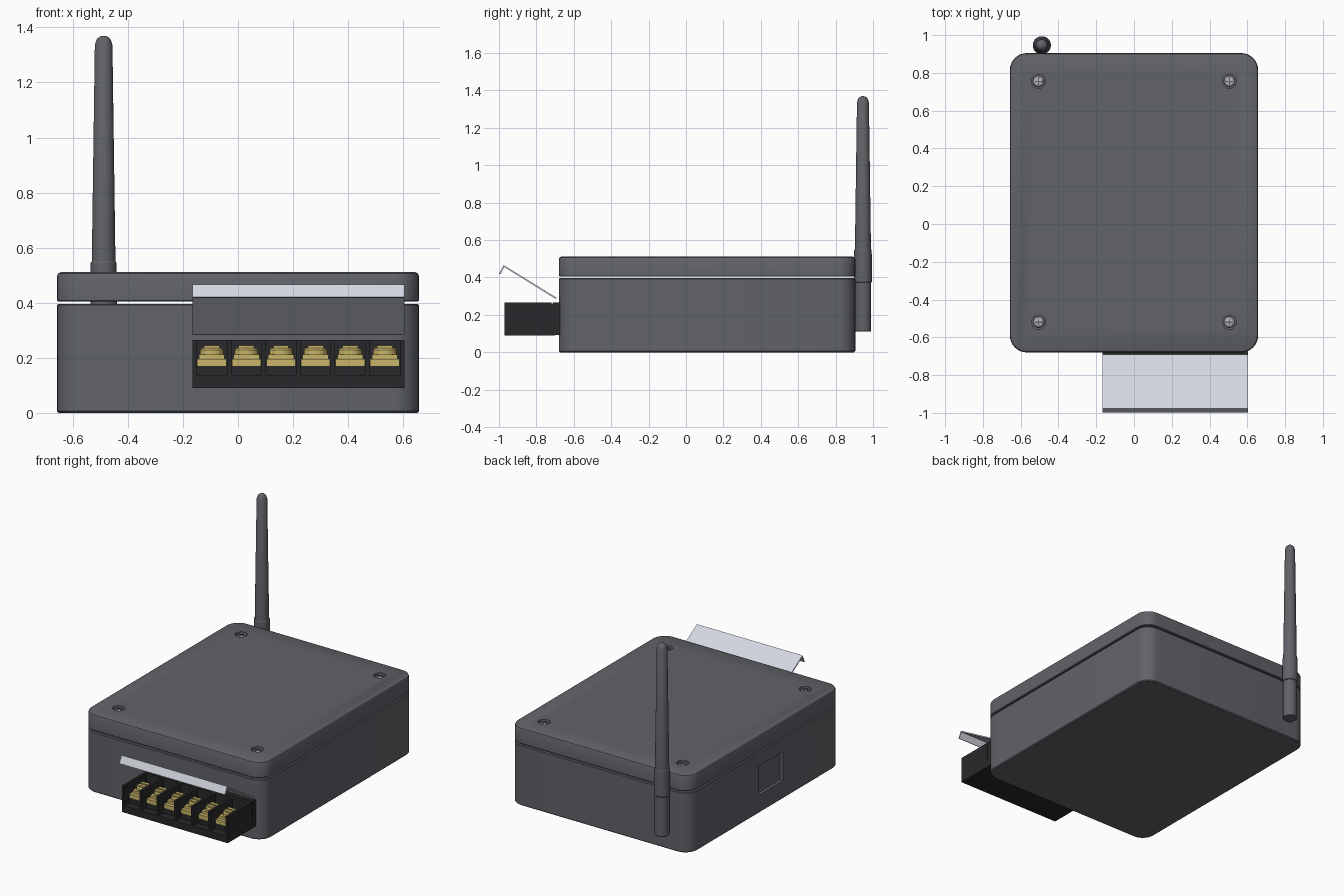
import bpy, bmesh, math
from mathutils import Matrix, Vector

if "Cube" in bpy.data.objects:
    bpy.data.objects.remove(bpy.data.objects["Cube"])


def material(name, rgb):
    m = bpy.data.materials.new(name)
    m.diffuse_color = (*rgb, 1)
    m.use_nodes = True
    m.node_tree.nodes["Principled BSDF"].inputs["Base Color"].default_value = m.diffuse_color
    return m


CASE = material("case grey", (0.12, 0.125, 0.14))
BLACK = material("terminal black", (0.022, 0.022, 0.024))
BRASS = material("brass", (0.58, 0.46, 0.14))
STEEL = material("screw steel", (0.45, 0.46, 0.48))
CLEAR = material("cover pale grey", (0.66, 0.68, 0.75))


def finish(name, bm, mat):
    bmesh.ops.recalc_face_normals(bm, faces=bm.faces)
    me = bpy.data.meshes.new(name)
    bm.to_mesh(me)
    bm.free()
    me.materials.append(mat)
    ob = bpy.data.objects.new(name, me)
    bpy.context.collection.objects.link(ob)
    return ob


def loft(bm, rings):
    """Skin equal-length rings and cap both ends."""
    loops = [[bm.verts.new(p) for p in r] for r in rings]
    n = len(loops[0])
    for a, b in zip(loops, loops[1:]):
        for i in range(n):
            j = (i + 1) % n
            bm.faces.new((a[i], a[j], b[j], b[i]))
    bm.faces.new(loops[0])
    bm.faces.new(loops[-1])


def rounded_ring(hx, y0, y1, r, inset, z, seg=8):
    pts = []
    corners = [(hx - r, y1 - r), (r - hx, y1 - r), (r - hx, y0 + r), (hx - r, y0 + r)]
    for k, (cx, cy) in enumerate(corners):
        for i in range(seg + 1):
            a = math.pi / 2 * (k + i / seg)
            pts.append((cx + (r - inset) * math.cos(a), cy + (r - inset) * math.sin(a), z))
    return pts


def shell(name, levels):
    bm = bmesh.new()
    loft(bm, [rounded_ring(0.657, -0.68, 0.905, 0.09, i, z) for z, i in levels])
    return finish(name, bm, CASE)


def lathe(bm, x, y, profile, n=32):
    loft(bm, [[(x + r * math.cos(math.tau * i / n), y + r * math.sin(math.tau * i / n), z)
               for i in range(n)] for r, z in profile])


def box(bm, x0, x1, y0, y1, z0, z1, turn=0.0):
    c = Vector(((x0 + x1) / 2, (y0 + y1) / 2, (z0 + z1) / 2))
    m = Matrix.Translation(c) @ Matrix.Rotation(turn, 4, 'Z') @ Matrix.Diagonal((x1 - x0, y1 - y0, z1 - z0, 1))
    bmesh.ops.create_cube(bm, size=1, matrix=m)


def cut(ob, cutter):
    cutter.hide_render = True
    mod = ob.modifiers.new("cut", 'BOOLEAN')
    mod.operation = 'DIFFERENCE'
    mod.solver = 'EXACT'
    mod.object = cutter
    bpy.context.view_layer.objects.active = ob
    bpy.ops.object.modifier_apply(modifier=mod.name)
    bpy.data.objects.remove(cutter)


# Enclosure: base tub and lid, separated by a thin gap
base = shell("enclosure_base", [(0, 0.006), (0.006, 0), (0.392, 0), (0.396, 0.004)])
lid = shell("enclosure_lid", [(0.405, 0.004), (0.409, 0), (0.498, 0), (0.507, 0.004), (0.511, 0.012)])

# Square port recess in the left wall
bm = bmesh.new()
box(bm, -0.8, -0.637, -0.07, 0.18, 0.12, 0.31)
cut(base, finish("port_cutter", bm, CASE))

# Lid screws in countersunk holes
spots = [(x, y) for x in (-0.505, 0.505) for y in (-0.52, 0.755)]
bm = bmesh.new()
for x, y in spots:
    lathe(bm, x, y, [(0.037, 0.48), (0.037, 0.55)])
cut(lid, finish("hole_cutter", bm, CASE))
bm = bmesh.new()
for x, y in spots:
    lathe(bm, x, y, [(0.029, 0.475), (0.029, 0.492), (0.022, 0.501), (0.01, 0.505)], 24)
screws = finish("lid_screws", bm, STEEL)
bm = bmesh.new()
for x, y in spots:
    box(bm, x - 0.018, x + 0.018, y - 0.003, y + 0.003, 0.503, 0.507)
    box(bm, x - 0.003, x + 0.003, y - 0.018, y + 0.018, 0.503, 0.507)
finish("screw_cross_marks", bm, CASE)

# Antenna: lower knuckle, collar, and tapered whip with a domed tip
AX, AY = -0.488, 0.946
bm = bmesh.new()
lathe(bm, AX, AY, [(0.041, 0.110), (0.044, 0.114), (0.044, 0.374)])
finish("antenna_knuckle", bm, CASE)
bm = bmesh.new()
lathe(bm, AX, AY, [(0.045, 0.372), (0.048, 0.376), (0.047, 0.545), (0.044, 0.55)])
finish("antenna_collar", bm, CASE)
bm = bmesh.new()
dome = [(0.03 * math.cos(a), 1.34 + 0.03 * math.sin(a)) for a in (math.radians(d) for d in (0, 20, 40, 60, 80))]
lathe(bm, AX, AY, [(0.043, 0.548), (0.032, 1.336)] + dome)
finish("antenna_whip", bm, CASE)

# Terminal block: floor, pedestal, back wall and dividers
X0, X1, N = -0.166, 0.604, 6
T = 0.016
PITCH = (X1 - X0 - T) / N
bm = bmesh.new()
box(bm, X0, X1, -0.97, -0.70, 0.09, 0.135)
box(bm, X0 + 0.002, X1 - 0.002, -0.92, -0.70, 0.13, 0.17)
box(bm, X0, X1, -0.74, -0.718, 0.13, 0.265)
box(bm, X0 + 0.003, X1 - 0.003, -0.72, -0.71, 0.093, 0.262)
box(bm, X0, X1, -0.712, -0.675, 0.092, 0.265)
for i in range(N + 1):
    x = X0 + i * PITCH
    box(bm, x, x + T, -0.97, -0.72, 0.12, 0.265)
finish("terminal_block", bm, BLACK)

# Brass terminals: contact plate, clamp washer and slotted screw
bm = bmesh.new()
for i in range(N):
    x, y = X0 + T / 2 + (i + 0.5) * PITCH, -0.845
    box(bm, x - 0.053, x + 0.053, -0.92, -0.745, 0.168, 0.195)
    box(bm, x - 0.047, x + 0.047, y - 0.05, y + 0.05, 0.194, 0.212)
    lathe(bm, x, y, [(0.043, 0.211), (0.043, 0.228), (0.036, 0.236)], 24)
    for s in (-1, 1):
        box(bm, x - 0.028, x + 0.028, y + s * 0.017 - 0.011, y + s * 0.017 + 0.011, 0.234, 0.245)
finish("brass_terminals", bm, BRASS)

# Raised hinged cover with a folded front lip
outer = [(-0.695, 0.284), (-0.972, 0.456), (-0.991, 0.417), (-0.999, 0.420),
         (-0.976, 0.467), (-0.692, 0.292)]
bm = bmesh.new()
loft(bm, [[(x, y, z) for y, z in outer] for x in (X0, X1)])
finish("terminal_cover", bm, CLEAR)

# Smooth rounded surfaces, keep edges sharp
bpy.ops.object.select_all(action='DESELECT')
for ob in bpy.context.scene.objects:
    ob.select_set(True)
    bpy.context.view_layer.objects.active = ob
bpy.ops.object.shade_smooth_by_angle(angle=math.radians(30))
